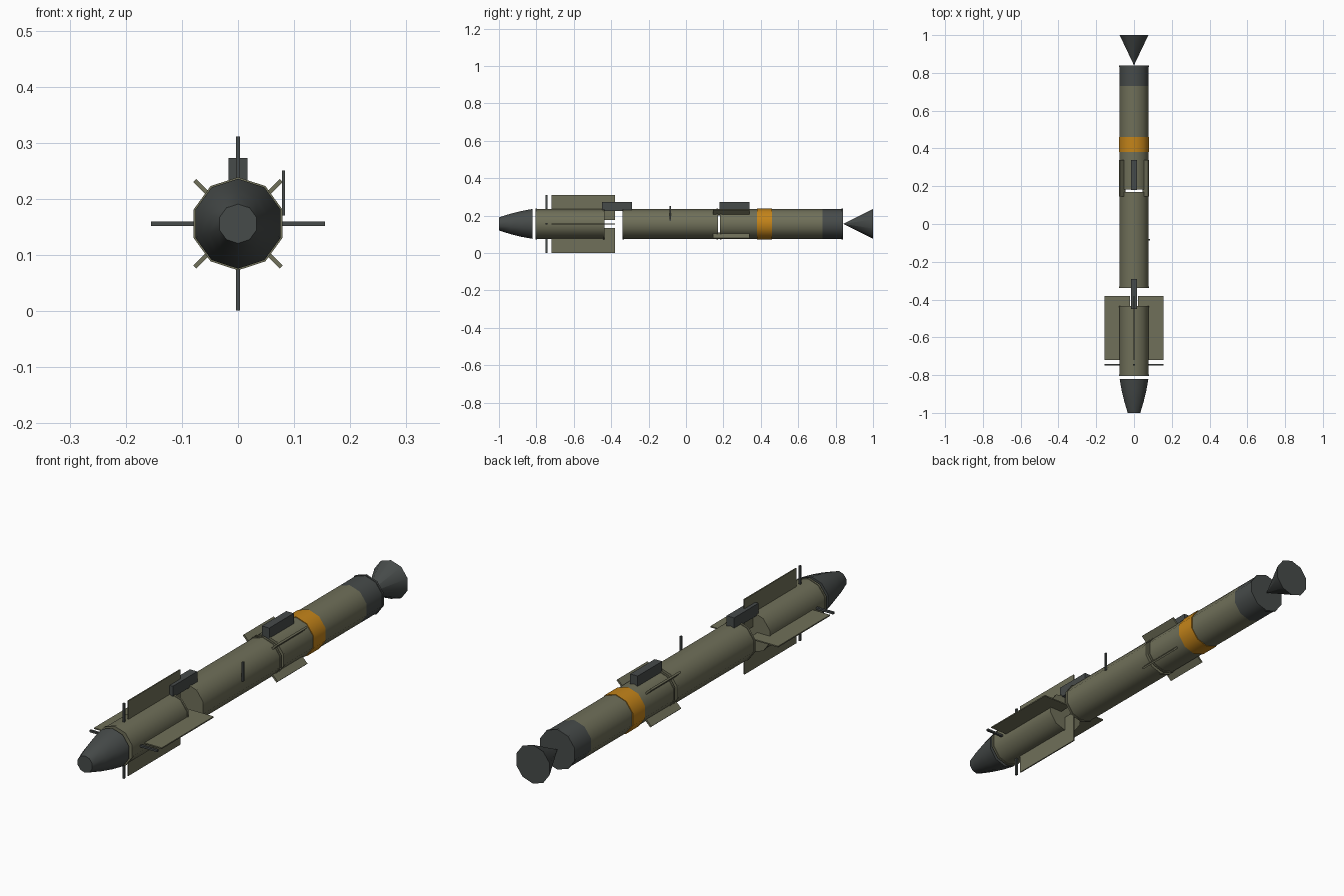
import bpy, bmesh, math
from mathutils import Matrix

AXIS_Z = 0.156   # height of the body centreline
SIDES = 10
R = 0.080        # tube radius
LIP = 0.083      # end flange radius

default = bpy.data.objects.get("Cube")
if default:
    bpy.data.objects.remove(default, do_unlink=True)


def material(name, rgb):
    m = bpy.data.materials.new(name)
    m.use_nodes = True
    m.diffuse_color = (*rgb, 1)
    node = next(n for n in m.node_tree.nodes if n.type == 'BSDF_PRINCIPLED')
    node.inputs["Base Color"].default_value = (*rgb, 1)
    return m


GREEN = material("olive green", (0.16, 0.16, 0.10))
DARK = material("dark grey", (0.062, 0.07, 0.068))
ORANGE = material("orange", (0.55, 0.23, 0.01))


def finish(name, bm, mat, smooth=False):
    bmesh.ops.recalc_face_normals(bm, faces=bm.faces)
    mesh = bpy.data.meshes.new(name)
    bm.to_mesh(mesh)
    bm.free()
    mesh.materials.append(mat)
    if smooth:
        mesh.shade_smooth()
        mesh.set_sharp_from_angle(angle=math.radians(40))
    obj = bpy.data.objects.new(name, mesh)
    bpy.context.collection.objects.link(obj)
    return obj


def lathe(name, profile, mat):
    """Closed ten-sided turning along y from (y, radius) pairs."""
    bm = bmesh.new()
    rings = []
    for y, r in profile:
        angles = [math.pi / 2 + math.tau * i / SIDES for i in range(SIDES)]
        rings.append([bm.verts.new((r * math.cos(a), y, AXIS_Z + r * math.sin(a)))
                      for a in angles])
    for a, b in zip(rings, rings[1:]):
        for i in range(SIDES):
            j = (i + 1) % SIDES
            bm.faces.new((a[i], a[j], b[j], b[i]))
    bm.faces.new(rings[0])
    bm.faces.new(rings[-1])
    return finish(name, bm, mat, True)


def tube(name, y0, y1, mat, lips=(True, True)):
    """Tube section with a narrow flange at the chosen ends."""
    w = 0.008
    front = [(y0, LIP), (y0 + w, LIP), (y0 + w, R)] if lips[0] else [(y0, R)]
    back = [(y1 - w, R), (y1 - w, LIP), (y1, LIP)] if lips[1] else [(y1, R)]
    return lathe(name, front + back, mat)


def box(name, x, y, z, mat, turn=0):
    """Box from x, y, z ranges about the centreline, turned about it."""
    bm = bmesh.new()
    bmesh.ops.create_cube(bm, size=1)
    for v in bm.verts:
        v.co = [lo + (c + 0.5) * (hi - lo) for c, (lo, hi) in zip(v.co, (x, y, z))]
    bm.transform(Matrix.Translation((0, 0, AXIS_Z)) @ Matrix.Rotation(turn, 4, 'Y'))
    return finish(name, bm, mat)


# Body sections
lathe("nose_cone", [(-1, 0.035), (-0.94, 0.054), (-0.88, 0.069), (-0.82, R)], DARK)
tube("front_body", -0.805, -0.435, GREEN)
tube("middle_body", -0.34, 0.17, GREEN)
tube("rear_body", 0.183, 0.73, GREEN, (True, False))
tube("tail_section", 0.73, 0.84, DARK, (False, True))
lathe("warning_band", [(0.38, LIP), (0.46, LIP)], ORANGE)
lathe("exhaust_cone", [(0.842, 0.001), (1, R)], DARK)

# Large fins and steering pins in a cross, short rear fins on the diagonals
for i in range(4):
    turn = i * math.pi / 2
    box(f"main_fin_{i + 1}", (-0.0025, 0.0025), (-0.72, -0.38), (0.022, 0.155), GREEN, turn)
    box(f"steering_pin_{i + 1}", (-0.004, 0.004), (-0.75, -0.74), (0.07, 0.155), DARK, turn)
    box(f"rear_fin_{i + 1}", (-0.004, 0.004), (0.145, 0.34), (0.068, 0.109), GREEN,
        turn + math.pi / 4)

# Mounting lugs on top and a small side pin
box("front_lug", (-0.017, 0.017), (-0.45, -0.29), (0.07, 0.117), DARK)
box("rear_lug", (-0.017, 0.017), (0.18, 0.34), (0.06, 0.117), DARK)
box("side_pin", (0.078, 0.084), (-0.087, -0.079), (0.015, 0.095), DARK)
